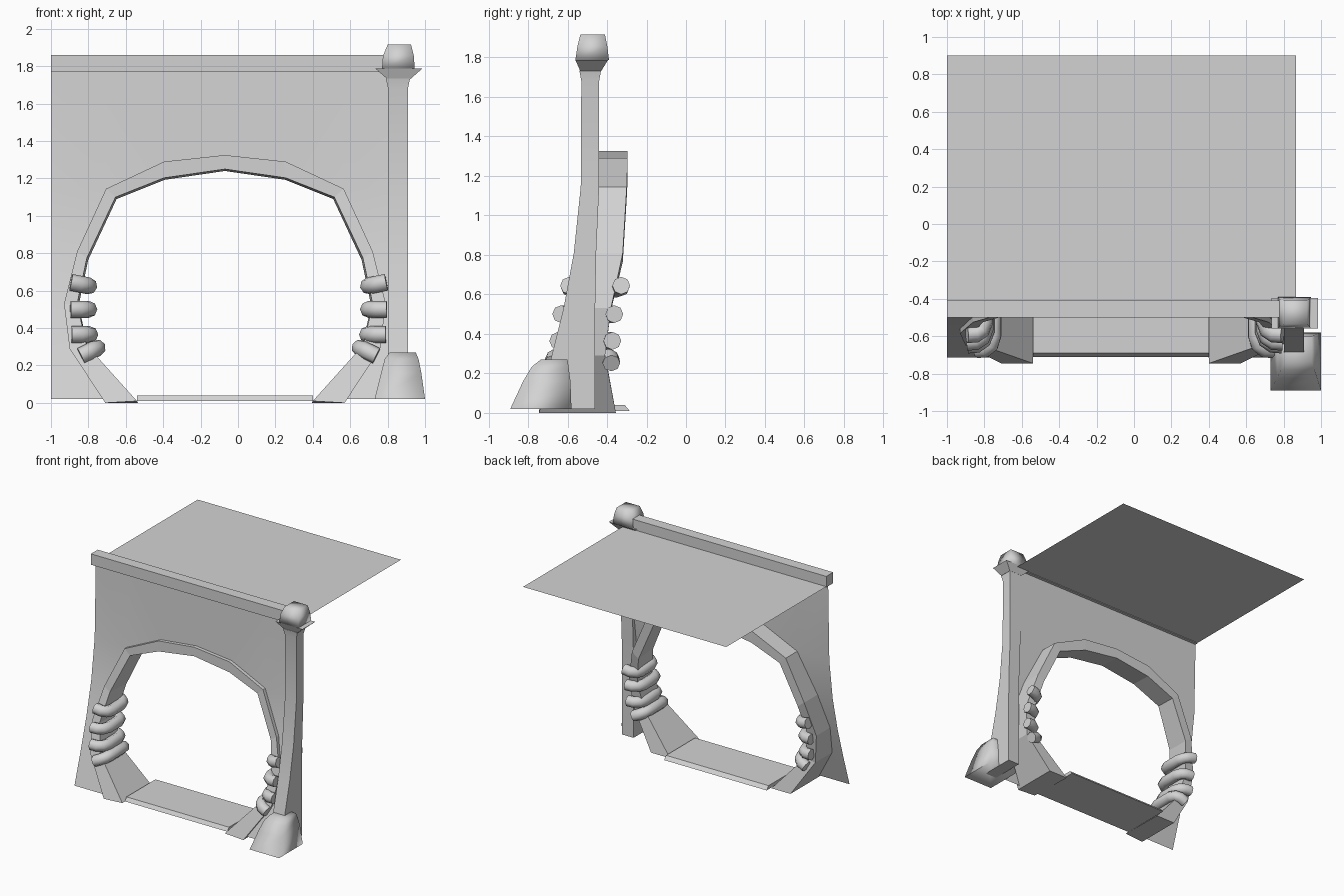
import bpy, bmesh, math
from mathutils import Vector

cube = bpy.data.objects.get("Cube")
if cube:
    bpy.data.objects.remove(cube)

GREY = (0.65, 0.65, 0.65, 1)
grey = bpy.data.materials.new("plain_grey")
grey.use_nodes = True
grey.diffuse_color = GREY
grey.node_tree.nodes["Principled BSDF"].inputs["Base Color"].default_value = GREY

CX = -0.07                      # centre line of the arch
ROPE_CX = -0.05                 # centre line between the rope wraps
WALL_LEFT, WALL_RIGHT, WALL_TOP = -1.0, 0.865, 1.775


def finish(name, bm, smooth=None, front_facing=False):
    bmesh.ops.remove_doubles(bm, verts=bm.verts, dist=1e-5)
    bmesh.ops.recalc_face_normals(bm, faces=bm.faces)
    if front_facing and sum(f.normal.y for f in bm.faces) > 0:
        bmesh.ops.reverse_faces(bm, faces=bm.faces)
    mesh = bpy.data.meshes.new(name)
    bm.to_mesh(mesh)
    bm.free()
    mesh.materials.append(grey)
    obj = bpy.data.objects.new(name, mesh)
    bpy.context.collection.objects.link(obj)
    if smooth:
        bpy.ops.object.select_all(action='DESELECT')
        obj.select_set(True)
        bpy.context.view_layer.objects.active = obj
        bpy.ops.object.shade_smooth_by_angle(angle=math.radians(smooth))
    return obj


def loft(name, rings, smooth=None):
    """Skin a list of equal rings and cap both ends."""
    bm = bmesh.new()
    rows = [[bm.verts.new(p) for p in ring] for ring in rings]
    for a, b in zip(rows, rows[1:]):
        for i in range(len(a)):
            j = (i + 1) % len(a)
            bm.faces.new((a[i], a[j], b[j], b[i]))
    bm.faces.new(rows[0])
    bm.faces.new(rows[-1])
    return finish(name, bm, smooth)


def rect(x0, x1, y0, y1, z):
    return [(x0, y0, z), (x1, y0, z), (x1, y1, z), (x0, y1, z)]


def flare(z):
    """Depth of the wall: nearly upright above, spreading forward at the foot."""
    pts = [(0.02, -0.715), (0.29, -0.63), (0.53, -0.56), (0.81, -0.495), (1.145, -0.45), (1.775, -0.435)]
    for (z0, y0), (z1, y1) in zip(pts, pts[1:]):
        if z <= z1:
            return y0 + (y1 - y0) * (z - z0) / (z1 - z0)
    return pts[-1][1]


# Arch half profile: outer offset, outer z, inner offset, inner z, front y, back y
ARCH = [
    (0, 1.325, 0, 1.25, -0.475, -0.295),
    (0.325, 1.29, 0.325, 1.203, -0.475, -0.295),
    (0.635, 1.145, 0.585, 1.10, -0.48, -0.30),
    (0.79, 0.81, 0.738, 0.775, -0.525, -0.32),
    (0.86, 0.53, 0.79, 0.53, -0.585, -0.38),
    (0.83, 0.29, 0.74, 0.31, -0.65, -0.41),
    (0.64, 0.0, 0.47, 0.01, -0.745, -0.355),
]


def arch_ring(row, s):
    ou, oz, iu, iz, f, b = row
    xo, xi, xb = CX + s * ou, CX + s * iu, CX + s * iu * 0.99
    return [(xo, f, oz), (xi, f, iz), (xb, b, iz - 0.01), (xo, b, oz)]


# Arch frame
loft("arch_frame", [arch_ring(r, -1) for r in reversed(ARCH)] + [arch_ring(r, 1) for r in ARCH[1:]])

# Wall sheet around the opening
bm = bmesh.new()
for s, edge in ((-1, WALL_LEFT), (1, WALL_RIGHT)):
    outline = [(CX + s * r[0], max(r[1], 0.02)) for r in ARCH]
    shoulder, z_s = outline[2]
    quads = []
    for (xa, za), (xb, zb) in zip(outline[:2], outline[1:3]):
        quads.append([(xa, za), (xb, zb), (xb, WALL_TOP), (xa, WALL_TOP)])
    quads.append([(shoulder, z_s), (edge, z_s), (edge, WALL_TOP), (shoulder, WALL_TOP)])
    for (xa, za), (xb, zb) in zip(outline[2:], outline[3:]):
        quads.append([(xa, za), (xb, zb), (edge, zb), (edge, za)])
    for q in quads:
        bm.faces.new([bm.verts.new((x, flare(z), z)) for x, z in q])
finish("wall", bm, smooth=30, front_facing=True)

# Roof sheet and the beam along its front
bm = bmesh.new()
bm.faces.new([bm.verts.new(p) for p in rect(WALL_LEFT, WALL_RIGHT, -0.41, 0.9, 1.775)])
roof = finish("roof", bm)
if roof.data.polygons[0].normal.z < 0:
    roof.data.flip_normals()
loft("top_beam", [rect(WALL_LEFT, WALL_RIGHT, -0.5, -0.41, z) for z in (1.77, 1.86)])

# Threshold plate
sill = [(-0.71, 0.01), (-0.69, 0.04), (-0.31, 0.04), (-0.285, 0.01)]
loft("threshold", [[(x, y, z) for y, z in sill] for x in (-0.54, 0.40)])

# Corner post: height, front y, back y
POST = [
    (0.02, -0.74, -0.46), (0.29, -0.68, -0.46), (0.53, -0.62, -0.46),
    (0.81, -0.568, -0.455), (1.145, -0.533, -0.44), (1.68, -0.53, -0.44),
]
post = [rect(0.803, 0.908, front, back, z) for z, front, back in POST]
post.append(rect(0.79, 0.92, -0.54, -0.43, 1.735))
loft("corner_post", post, smooth=30)

# Post foot, flange and cap
loft("post_foot", [
    rect(0.73, 1.0, -0.89, -0.58, 0.02),
    rect(0.765, 0.98, -0.825, -0.585, 0.16),
    rect(0.785, 0.965, -0.78, -0.595, 0.235),
    rect(0.81, 0.95, -0.735, -0.60, 0.27),
], smooth=95)
loft("post_flange", [
    rect(0.80, 0.92, -0.535, -0.43, 1.73),
    rect(0.735, 0.985, -0.56, -0.395, 1.787),
])
loft("post_cap", [
    rect(0.77, 0.945, -0.56, -0.39, 1.787),
    rect(0.775, 0.94, -0.55, -0.398, 1.855),
    rect(0.80, 0.925, -0.535, -0.41, 1.915),
], smooth=95)

# Half of the rope path: offset outward, share of the half depth
HOOK = [(0.1, 1.0), (0.05, 0.98), (0.018, 0.82), (0.002, 0.5)]
PATH = HOOK + [(u, -d) for u, d in reversed(HOOK)]


def rope(name, s, u, z, tilt, front, back):
    """Thick rope hooked around the inner side of one leg, open on the outside."""
    across = Vector((s * math.cos(tilt), 0, math.sin(tilt)))
    depth = Vector((0, 1, 0))
    up = across.cross(depth)
    centre = Vector((ROPE_CX + s * u, (front + back) / 2, z))
    half = (back - front) / 2 - 0.043
    points = [centre + across * a + depth * d * half for a, d in PATH]
    rings = []
    for i, point in enumerate(points):
        along = (points[min(i + 1, len(points) - 1)] - points[max(i - 1, 0)]).normalized()
        side = along.cross(up)
        rings.append([point + (side * math.cos(a) + up * math.sin(a)) * 0.045
                      for a in (math.tau * k / 8 for k in range(8))])
    loft(name, rings, smooth=60)


# Rope wraps: offset, height, tilt, front y, back y
WRAPS = [
    (0.745, 0.625, 0.2, -0.635, -0.285),
    (0.745, 0.50, 0.0, -0.675, -0.32),
    (0.74, 0.365, 0.0, -0.69, -0.33),
    (0.70, 0.295, -0.45, -0.715, -0.335),
]
for side, s in (("left", 1), ("right", -1)):
    for i, wrap in enumerate(WRAPS):
        rope(f"{side}_rope_{i + 1}", s, *wrap)
